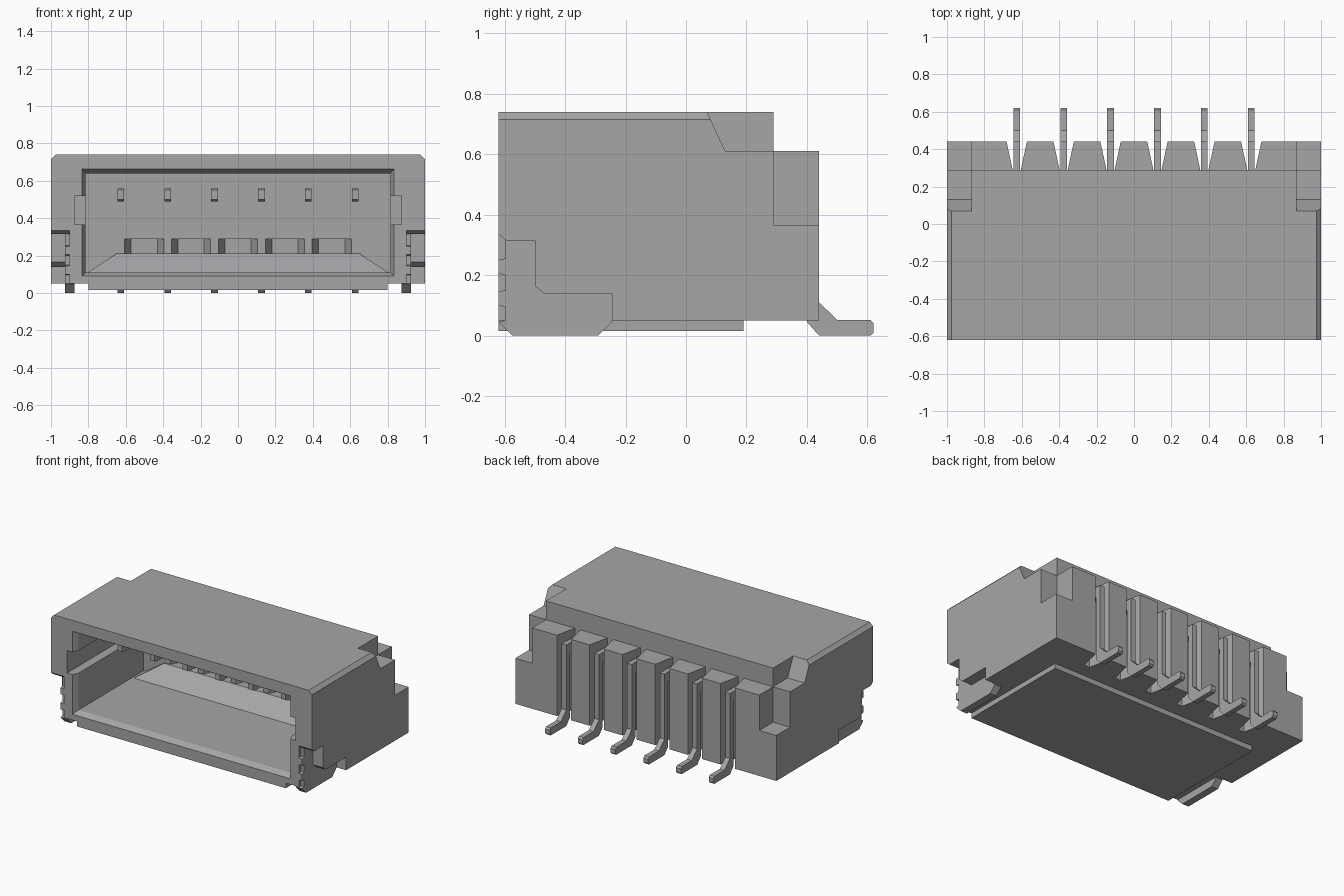
import bpy, bmesh

cube = bpy.data.objects.get("Cube")
if cube:
    bpy.data.objects.remove(cube, do_unlink=True)

grey = bpy.data.materials.new("light_grey")
grey.use_nodes = True
COLOUR = (0.38, 0.38, 0.39, 1)
grey.diffuse_color = COLOUR
grey.node_tree.nodes["Principled BSDF"].inputs["Base Color"].default_value = COLOUR


def loft(name, first, last):
    """Solid between two matching closed outlines."""
    bm = bmesh.new()
    a = [bm.verts.new(p) for p in first]
    b = [bm.verts.new(p) for p in last]
    bm.faces.new(a)
    bm.faces.new(b)
    for i in range(len(a)):
        j = (i + 1) % len(a)
        bm.faces.new((a[i], a[j], b[j], b[i]))
    bmesh.ops.recalc_face_normals(bm, faces=bm.faces)
    mesh = bpy.data.meshes.new(name)
    bm.to_mesh(mesh)
    bm.free()
    mesh.materials.append(grey)
    ob = bpy.data.objects.new(name, mesh)
    bpy.context.collection.objects.link(ob)
    return ob


def prism(name, pts, axis, lo, hi):
    """Extrude a 2D outline along an axis."""
    place = {"x": lambda p, t: (t, p[0], p[1]),
             "y": lambda p, t: (p[0], t, p[1]),
             "z": lambda p, t: (p[0], p[1], t)}[axis]
    return loft(name, [place(p, lo) for p in pts], [place(p, hi) for p in pts])


def rect(x0, x1, z0, z1):
    return [(x0, z0), (x1, z0), (x1, z1), (x0, z1)]


def box(name, x0, x1, y0, y1, z0, z1):
    return prism(name, rect(x0, x1, z0, z1), "y", y0, y1)


def taper(name, r0, y0, r1, y1):
    """Rectangle at y0 blending to rectangle at y1."""
    return loft(name, [(x, y0, z) for x, z in rect(*r0)], [(x, y1, z) for x, z in rect(*r1)])


def cut(target, cutter):
    mod = target.modifiers.new("cut", "BOOLEAN")
    mod.operation = "DIFFERENCE"
    mod.solver = "EXACT"
    mod.object = cutter
    bpy.context.view_layer.objects.active = target
    bpy.ops.object.modifier_apply(modifier=mod.name)
    bpy.data.objects.remove(cutter, do_unlink=True)


PINS = [-0.627 + 0.2508 * i for i in range(6)]

# Housing shell with chamfered upper side edges
housing = prism("housing", [(-1, 0.05), (1, 0.05), (1, 0.715), (0.975, 0.74),
                            (-0.975, 0.74), (-1, 0.715)], "y", -0.62, 0.44)
cut(housing, box("rear_step", -1.1, 1.1, 0.29, 0.6, 0.61, 0.9))

# Mating cavity with a bevelled mouth
cut(housing, box("cavity", -0.815, 0.815, -0.7, 0.13, 0.11, 0.64))
cut(housing, taper("mouth", (-0.84, 0.84, 0.085, 0.67), -0.63,
                   (-0.81, 0.81, 0.115, 0.635), -0.57))

# Side notches, rear corner pockets and tab recesses
for s in (-1, 1):
    a, b = sorted((s * 0.87, s * 1.1))
    cut(housing, prism("corner_notch", [(0.06, 0.76), (0.13, 0.61), (0.31, 0.61), (0.31, 0.76)],
                       "x", a, b))
    cut(housing, box("corner_pocket", a, b, 0.29, 0.6, 0.365, 0.8))
    a, b = sorted((s * 0.8, s * 0.875))
    cut(housing, box("key_slot", a, b, -0.7, 0.05, 0.365, 0.52))
    a, b = sorted((s * 0.9, s * 1.1))
    cut(housing, prism("tab_recess", [(-0.7, 0.4), (-0.595, 0.315), (-0.5, 0.315), (-0.5, 0.165),
                                      (-0.47, 0.14), (-0.245, 0.14), (-0.245, -0.1), (-0.7, -0.1)],
                       "x", a, b))

# Flared rear grooves around the pins
for x in PINS:
    cut(housing, prism("groove", [(x - 0.06, 0.46), (x - 0.052, 0.43), (x - 0.022, 0.29),
                                  (x + 0.022, 0.29), (x + 0.052, 0.43), (x + 0.06, 0.46)],
                       "z", -0.1, 0.62))

# Shallow tapered recesses in the cavity's back wall
for x in PINS[:-1]:
    m = x + 0.1254
    cut(housing, taper("wall_recess", (m - 0.11, m + 0.11, 0.21, 0.29), 0.12,
                       (m - 0.07, m + 0.07, 0.21, 0.29), 0.2))

# Sloped ledge at the rear of the cavity floor
loft("floor_ledge", [(-0.81, 0.0, 0.105), (0.81, 0.0, 0.105), (0.81, 0.14, 0.105), (-0.81, 0.14, 0.105)],
     [(-0.65, 0.12, 0.21), (0.65, 0.12, 0.21), (0.65, 0.14, 0.21), (-0.65, 0.14, 0.21)])

# Raised plate under the housing
box("base_plate", -0.8, 0.8, -0.62, 0.19, 0.015, 0.06)

# Side solder tabs with toothed front edges
TAB = [(-0.575, 0), (-0.29, 0), (-0.245, 0.045), (-0.245, 0.14), (-0.47, 0.14), (-0.5, 0.165),
       (-0.5, 0.315), (-0.597, 0.315), (-0.597, 0.255), (-0.62, 0.25), (-0.62, 0.205),
       (-0.597, 0.2), (-0.597, 0.15), (-0.62, 0.145), (-0.62, 0.1), (-0.597, 0.095),
       (-0.597, 0.05), (-0.62, 0.045)]
for side, s in (("right", -1), ("left", 1)):
    a, b = sorted((s * 0.875, s * 0.925))
    prism(side + "_solder_tab", TAB, "x", a, b)

# Contact pins: tip in the cavity, vertical leg and soldering foot
PIN = [(-0.4, 0.5), (-0.38, 0.49), (0.4, 0.49), (0.4, 0.045), (0.44, 0), (0.61, 0), (0.62, 0.01),
       (0.62, 0.04), (0.61, 0.052), (0.5, 0.052), (0.44, 0.11), (0.44, 0.56), (-0.38, 0.56),
       (-0.4, 0.55)]
for i, x in enumerate(PINS):
    prism("contact_pin_%d" % (i + 1), PIN, "x", x - 0.018, x + 0.018)
